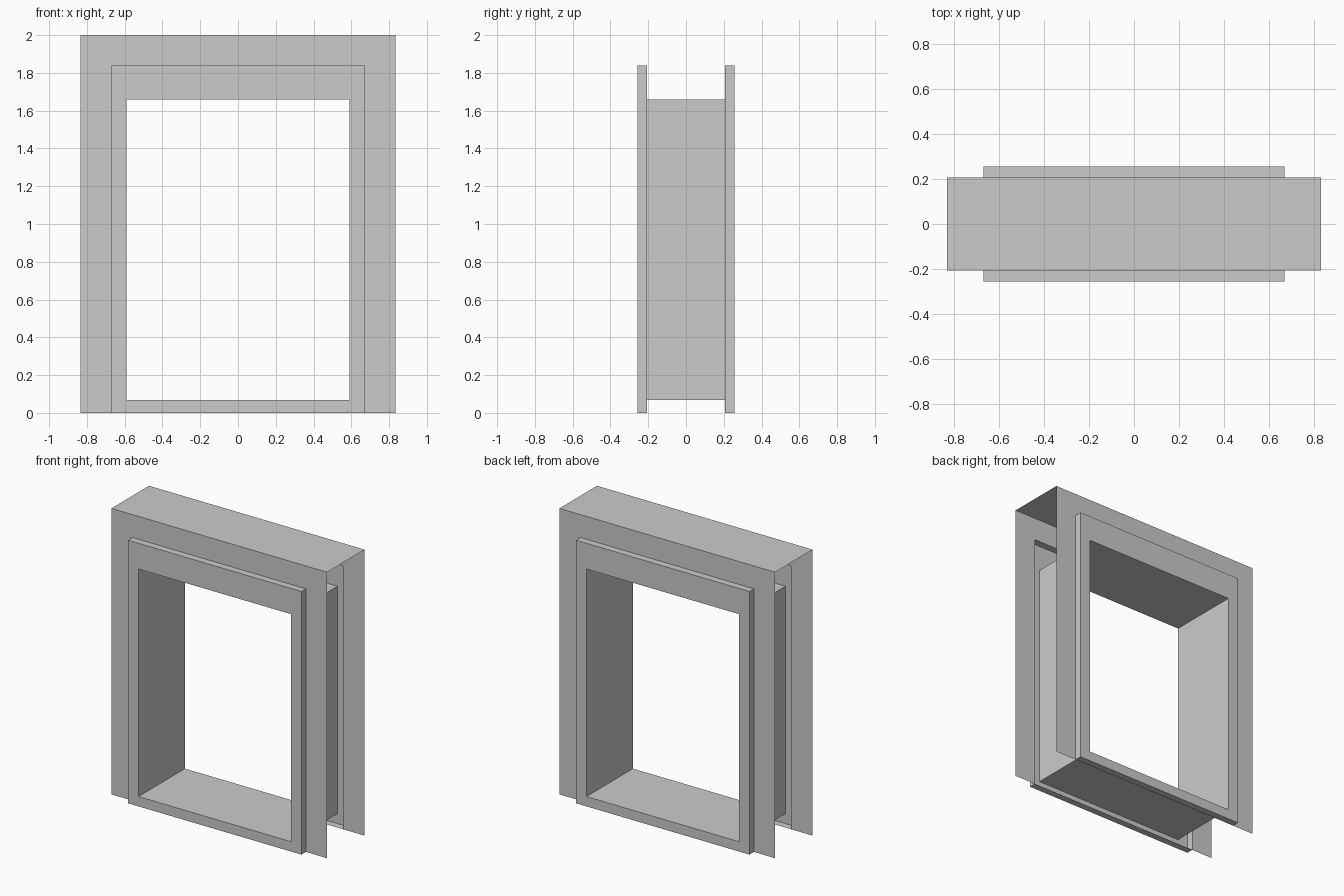
import bpy

if "Cube" in bpy.data.objects:
    bpy.data.objects.remove(bpy.data.objects["Cube"])

WALL_W, WALL_H, WALL_Y = 0.834, 2.0, 0.207     # wall half width, height, half depth
TRIM_W, TRIM_H, TRIM_Y = 0.67, 1.84, 0.256     # trim outer edge
OPEN_W, SILL, HEAD = 0.59, 0.069, 1.66         # clear opening


def rect(w, z0, z1, y):
    """Rectangle loop, counter-clockwise seen from the front."""
    return [(w, y, z0), (w, y, z1), (-w, y, z1), (-w, y, z0)]


def loft(name, loops, closed=True, mirror=False):
    """Sheet of quads through successive four-point loops."""
    verts = [p for loop in loops for p in loop]
    faces = []
    for k in range(len(loops) - 1):
        for i in range(4 if closed else 3):
            j = (i + 1) % 4
            faces.append((4 * k + i, 4 * k + j, 4 * k + 4 + j, 4 * k + 4 + i))
    mesh = bpy.data.meshes.new(name)
    mesh.from_pydata(verts, [], faces)
    obj = bpy.data.objects.new(name, mesh)
    bpy.context.collection.objects.link(obj)
    if mirror:
        mod = obj.modifiers.new("front_to_back", 'MIRROR')
        mod.use_axis = (False, True, False)
        mod.use_mirror_merge = False
    return obj


# Front and back wall skins: an arch-shaped sheet cut out behind the trim
loft("wall_skins", [rect(WALL_W, 0, WALL_H, -WALL_Y),
                    rect(TRIM_W, 0, TRIM_H, -WALL_Y)], closed=False, mirror=True)

# Top of the wall; the ends and underside stay open
top = bpy.data.meshes.new("wall_top")
top.from_pydata([(-WALL_W, -WALL_Y, WALL_H), (WALL_W, -WALL_Y, WALL_H),
                 (WALL_W, WALL_Y, WALL_H), (-WALL_W, WALL_Y, WALL_H)], [], [(0, 1, 2, 3)])
bpy.context.collection.objects.link(bpy.data.objects.new("wall_top", top))

# Raised trim: outer edge then face, hollow at the back
loft("window_trim", [rect(TRIM_W, 0, TRIM_H, -WALL_Y),
                     rect(TRIM_W, 0, TRIM_H, -TRIM_Y),
                     rect(OPEN_W, SILL, HEAD, -TRIM_Y)], mirror=True)

# Lining of the opening, running through from trim face to trim face
loft("opening_lining", [rect(OPEN_W, SILL, HEAD, -TRIM_Y),
                        rect(OPEN_W, SILL, HEAD, TRIM_Y)])
